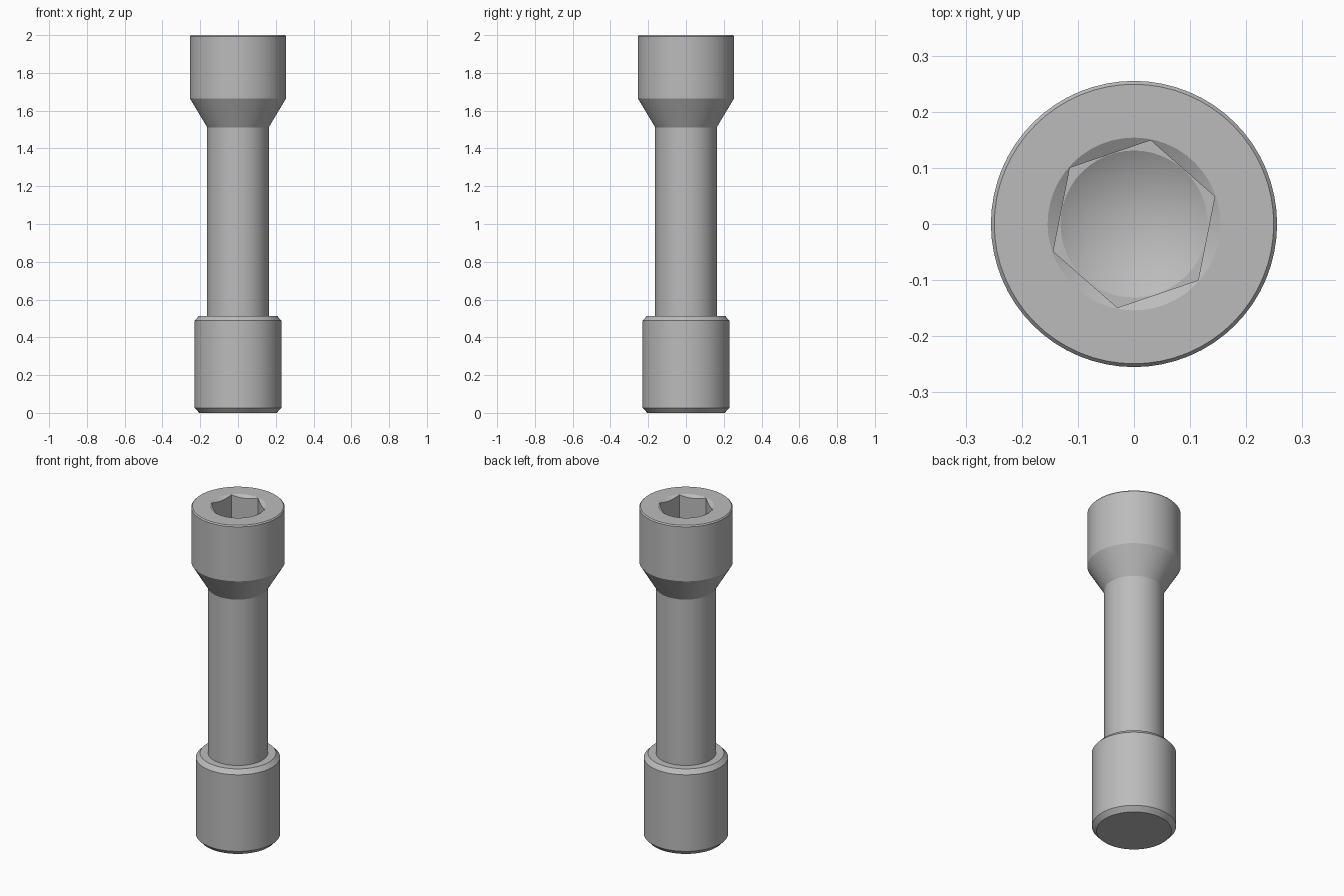
import bpy, bmesh, math

old = bpy.data.objects.get("Cube")
if old:
    bpy.data.objects.remove(old, do_unlink=True)

steel = bpy.data.materials.new("grey steel")
steel.use_nodes = True
GREY = (0.5, 0.5, 0.5, 1)
steel.diffuse_color = GREY
steel.node_tree.nodes["Principled BSDF"].inputs["Base Color"].default_value = GREY


def lathe(name, profile, sides, turn=0.0):
    """Closed solid from a (radius, height) profile, bottom to top."""
    bm = bmesh.new()
    rings = []
    for r, z in profile:
        if r == 0:
            rings.append([bm.verts.new((0, 0, z))] * sides)
        else:
            angles = [turn + math.tau * i / sides for i in range(sides)]
            rings.append([bm.verts.new((r * math.cos(a), r * math.sin(a), z)) for a in angles])
    for low, high in zip(rings, rings[1:]):
        for i in range(sides):
            j = (i + 1) % sides
            corners = [low[i], low[j], high[j], high[i]]
            bm.faces.new(list(dict.fromkeys(corners)))
    for ring in (rings[0], rings[-1]):
        if ring[0] is not ring[1]:
            bm.faces.new(ring)
    bmesh.ops.recalc_face_normals(bm, faces=bm.faces)
    mesh = bpy.data.meshes.new(name)
    bm.to_mesh(mesh)
    bm.free()
    mesh.materials.append(steel)
    obj = bpy.data.objects.new(name, mesh)
    bpy.context.collection.objects.link(obj)
    return obj


# Bolt: chamfered thread section, thin shank, tapered cylindrical head
bolt = lathe("socket_head_bolt", [
    (0.205, 0), (0.23, 0.027), (0.23, 0.488), (0.207, 0.513),
    (0.163, 0.513), (0.163, 1.512), (0.255, 1.665), (0.255, 1.993), (0.249, 2)], 64)

# Socket cutters: hexagon, drilled cone floor, entry chamfer
FLOOR = 1.75
cutters = [
    lathe("hex_cutter", [(0.152, FLOOR), (0.152, 2.1)], 6, math.radians(18.8)),
    lathe("drill_cutter", [(0, FLOOR - 0.076), (0.131, FLOOR), (0.131, 2.1)], 48),
    lathe("chamfer_cutter", [(0.124, 1.982), (0.154, 2), (0.254, 2.06)], 48),
]

bpy.context.view_layer.objects.active = bolt
for cutter in cutters:
    cutter.hide_render = True
    cut = bolt.modifiers.new(cutter.name, "BOOLEAN")
    cut.operation = "DIFFERENCE"
    cut.solver = "EXACT"
    cut.object = cutter
    bpy.ops.object.modifier_apply(modifier=cut.name)
    bpy.data.objects.remove(cutter, do_unlink=True)

# Smooth round walls, crisp edges
bpy.ops.object.select_all(action="DESELECT")
bolt.select_set(True)
bpy.ops.object.shade_smooth_by_angle(angle=math.radians(25))
